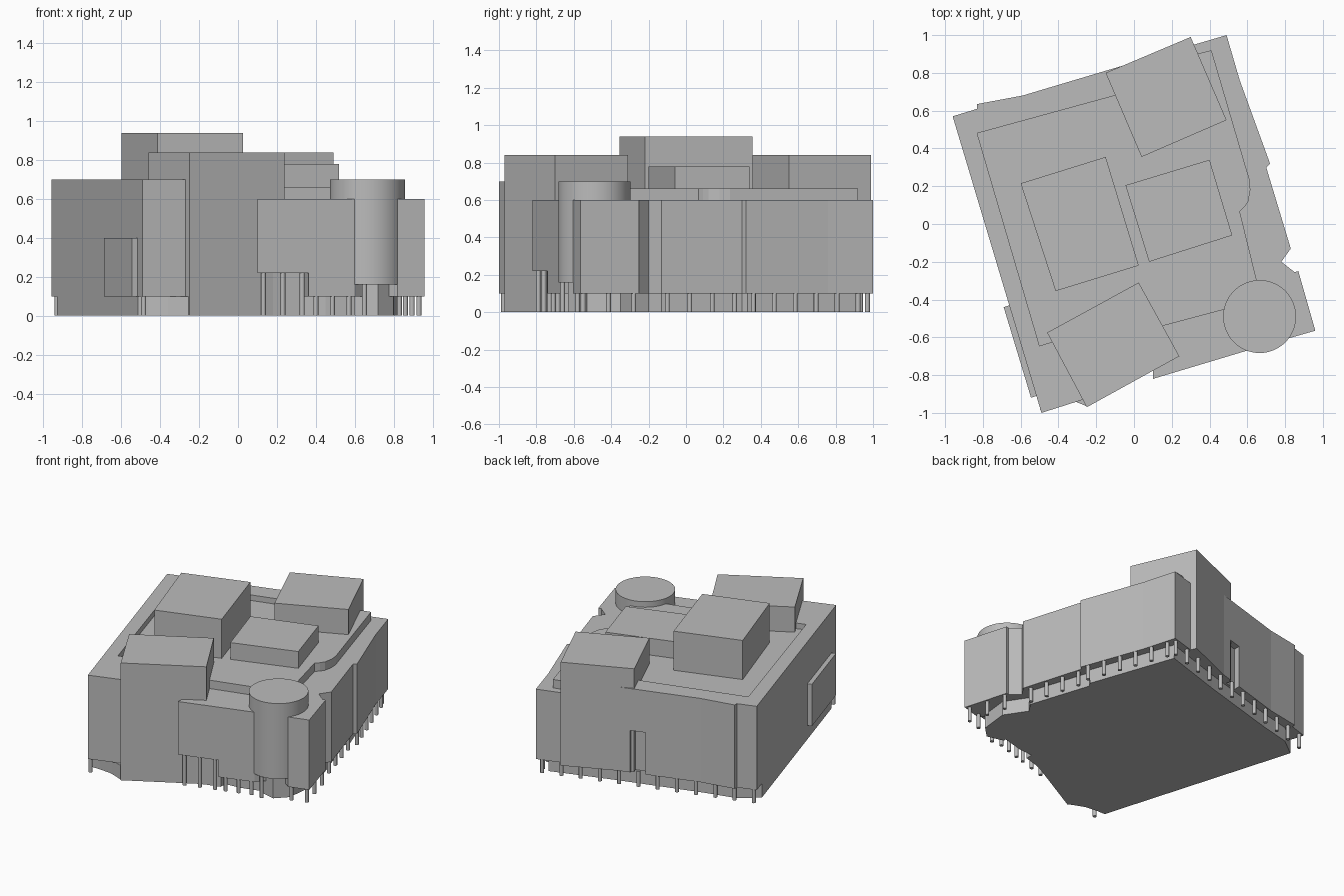
import bpy, bmesh, math
from mathutils import Vector

cube = bpy.data.objects.get("Cube")
if cube:
    bpy.data.objects.remove(cube, do_unlink=True)

grey = bpy.data.materials.new("plain grey")
grey.use_nodes = True
GREY = (0.5, 0.5, 0.5, 1)
grey.diffuse_color = GREY
grey.node_tree.nodes["Principled BSDF"].inputs["Base Color"].default_value = GREY


def finish(name, bm):
    bmesh.ops.recalc_face_normals(bm, faces=bm.faces)
    mesh = bpy.data.meshes.new(name)
    bm.to_mesh(mesh)
    bm.free()
    mesh.materials.append(grey)
    obj = bpy.data.objects.new(name, mesh)
    bpy.context.collection.objects.link(obj)
    return obj


def prism(name, outline, low, high):
    """Extrude a plan outline between two heights."""
    bm = bmesh.new()
    base = bm.faces.new([bm.verts.new((x, y, low)) for x, y in outline])
    grown = bmesh.ops.extrude_face_region(bm, geom=[base])["geom"]
    for v in grown:
        if isinstance(v, bmesh.types.BMVert):
            v.co.z = high
    return finish(name, bm)


def cut(target, cutter):
    mod = target.modifiers.new("recess", 'BOOLEAN')
    mod.operation = 'DIFFERENCE'
    mod.solver = 'EXACT'
    mod.object = cutter
    cutter.hide_render = True
    cutter.hide_set(True)


# Plan of the tall wing along the left and back walls
wing_outer = [(-0.49, -1), (-0.96, 0.57), (-0.83, 0.61), (-0.83, 0.635),
              (-0.59, 0.68), (-0.02, 0.85), (0.05, 0.87)]
wing_inner = [(0.1, 0.74), (-0.1, 0.68), (-0.83, 0.48), (-0.5, -0.645),
              (-0.42, -0.62), (-0.27, -0.93)]
wing = prism("perimeter_wing", wing_outer + wing_inner, 0.1, 0.7)

# Lower main block with its stepped right wall
right_wall = [(0.49, 1), (0.56, 0.76), (0.72, 0.32), (0.7, 0.3), (0.83, -0.13),
              (0.78, -0.2), (0.85, -0.255), (0.87, -0.25), (0.96, -0.565)]
front_wall = [(0.82, -0.605), (0.72, -0.53), (0.6, -0.67), (0.1, -0.82), (0.1, -0.6)]
hidden_edge = [(-0.42, -0.66), (-0.54, -0.65), (-0.87, 0.5), (-0.02, 0.74), (-0.02, 0.85)]
body = prism("main_block", right_wall + front_wall + hidden_edge, 0.1, 0.6)

# Recesses: the front entrance and a tall slot in the back wall
cut(body, prism("entrance_cutter", [(0.05, -0.9), (0.38, -0.8), (0.33, -0.62),
                                    (0.05, -0.66)], 0.05, 0.22))
slot = prism("slot_cutter", [(-0.23, 0.9), (-0.23, 0.74), (-0.13, 0.77),
                             (-0.13, 0.9)], 0.05, 0.4)
cut(wing, slot)

# Raised inner roof with the curved bay on its right edge
bay = [(0.595, 0.29), (0.612, 0.235), (0.616, 0.18), (0.605, 0.12),
       (0.585, 0.09), (0.56, 0.066)]
prism("inner_roof", [(0.33, 0.9), (0.41, 0.92)] + bay +
      [(0.65, -0.3), (0.6, -0.42), (0.15, -0.54), (-0.1, -0.6), (-0.44, -0.63),
       (-0.5, -0.645), (-0.83, 0.48), (-0.1, 0.68)], 0.55, 0.66)

# Inset ground floor
prism("ground_floor", [(-0.93, 0.47), (-0.515, -0.91), (-0.46, -0.91), (-0.36, -0.92),
                       (-0.25, -0.965), (0.235, -0.7), (0.22, -0.64), (0.45, -0.62),
                       (0.6, -0.58), (0.8, -0.53), (0.82, -0.35), (0.72, -0.2),
                       (0.77, -0.13), (0.63, 0.3), (0.65, 0.33), (0.44, 0.93),
                       (0, 0.79), (-0.59, 0.62), (-0.8, 0.57)], 0, 0.1)
prism("entrance_wall", [(0.14, -0.75), (0.235, -0.71), (0.34, -0.68),
                        (0.34, -0.6), (0.14, -0.6)], 0, 0.22)

# Roof blocks and turned corner blocks
prism("front_block", [(-0.46, -0.575), (0.025, -0.31), (0.24, -0.7), (-0.25, -0.97)], 0, 0.84)
prism("back_block", [(-0.15, 0.8), (0.3, 0.99), (0.49, 0.55), (0.04, 0.355)], 0.1, 0.84)
prism("tall_roof_block", [(-0.6, 0.215), (-0.15, 0.355), (0.025, -0.22), (-0.415, -0.355)], 0.64, 0.94)
prism("low_roof_block", [(-0.045, 0.205), (0.4, 0.34), (0.52, -0.06), (0.08, -0.2)], 0.64, 0.78)

# Panel on the left wall
prism("side_panel", [(-0.69, -0.44), (-0.64, -0.425), (-0.5, -0.905), (-0.545, -0.92)], 0.1, 0.4)


def cylinder(name, x, y, radius, low, high, sides):
    ring = [(x + radius * math.cos(math.tau * i / sides),
             y + radius * math.sin(math.tau * i / sides)) for i in range(sides)]
    obj = prism(name, ring, low, high)
    for poly in obj.data.polygons:
        poly.use_smooth = abs(poly.normal.z) < 0.5
    for edge in obj.data.edges:
        a, b = (obj.data.vertices[v].co.z for v in edge.vertices)
        edge.use_edge_sharp = abs(a - b) < 0.001
    return obj


# Round corner tower
cylinder("corner_tower", 0.665, -0.49, 0.193, 0.16, 0.7, 64)
prism("tower_base", [(0.6, -0.6), (0.72, -0.63), (0.8, -0.55), (0.78, -0.4), (0.6, -0.4)], 0, 0.16)


# Thin columns in rows under the overhang
def column_row(name, start, end, count, height):
    a, b = Vector(start), Vector(end)
    for i in range(count):
        p = a.lerp(b, i / max(count - 1, 1))
        cylinder(f"{name}_{i + 1}", p.x, p.y, 0.013, 0, height, 12)


column_row("back_column", (-0.93, 0.56), (0.46, 0.97), 12, 0.11)
column_row("right_column", (0.49, 0.92), (0.69, 0.36), 6, 0.11)
column_row("middle_column", (0.69, 0.26), (0.79, -0.1), 4, 0.11)
column_row("corner_column", (0.86, -0.28), (0.93, -0.55), 3, 0.11)
column_row("tower_column", (0.83, -0.58), (0.65, -0.66), 2, 0.17)
column_row("front_column", (0.4, -0.71), (0.57, -0.66), 3, 0.11)
column_row("entrance_column", (0.13, -0.79), (0.33, -0.73), 3, 0.23)
column_row("left_corner_column", (-0.485, -0.975), (-0.485, -0.975), 1, 0.11)
